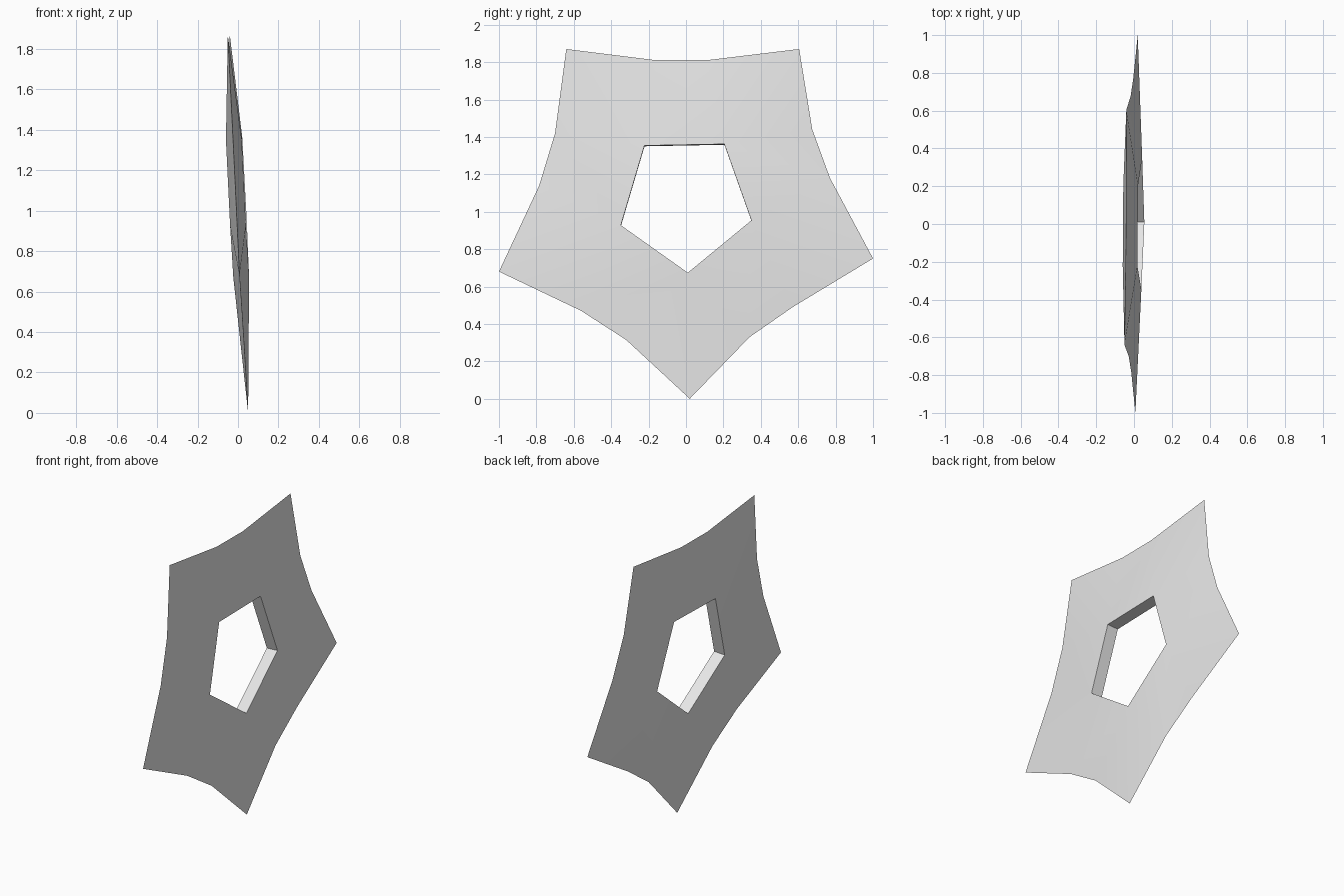
import bpy
import bmesh
from mathutils import Vector

default_cube = bpy.data.objects.get("Cube")
if default_cube:
    bpy.data.objects.remove(default_cube, do_unlink=True)

# One light grey material
grey = bpy.data.materials.new("light grey")
grey.use_nodes = True
colour = (0.8, 0.8, 0.8, 1)
grey.diffuse_color = colour
grey.node_tree.nodes["Principled BSDF"].inputs["Base Color"].default_value = colour

# Outline in (y, z): each tip is followed by the two points of its concave edge
OUTLINE = [(.02, 0), (.34, .33), (.57, .49),
           (1, .75), (.77, 1.18), (.675, 1.44),
           (.605, 1.87), (.11, 1.81), (-.16, 1.81),
           (-.64, 1.87), (-.70, 1.42), (-.785, 1.14),
           (-1, .68), (-.56, .47), (-.32, .315)]
# Corners of the five-sided hole, one facing each tip
HOLE = [(.01, .672), (.35, .952), (.205, 1.36), (-.222, 1.352), (-.348, .926)]
HALF_THICKNESS = 0.039
NORMAL = Vector((1, -.008, .051)).normalized()


def on_plane(y, z):
    """Point on the slightly leaning middle plane."""
    return Vector((.05 - .051 * z + .008 * y, y, z))


# Star plate: thick around the hole, tapering to a knife edge outside
bm = bmesh.new()
rim = [bm.verts.new(on_plane(*p)) for p in OUTLINE]
sides = [[bm.verts.new(on_plane(*p) + NORMAL * HALF_THICKNESS * s) for p in HOLE]
         for s in (1, -1)]

for i in range(len(HOLE)):
    j = (i + 1) % len(HOLE)
    tip, edge_a, edge_b = rim[3 * i:3 * i + 3]
    next_tip = rim[3 * j]
    for ring in sides:
        bm.faces.new((tip, edge_a, ring[i]))
        bm.faces.new((edge_a, edge_b, ring[j], ring[i]))
        bm.faces.new((edge_b, next_tip, ring[j]))
    # Wall of the hole
    bm.faces.new((sides[0][i], sides[0][j], sides[1][j], sides[1][i]))

bmesh.ops.recalc_face_normals(bm, faces=bm.faces[:])
mesh = bpy.data.meshes.new("star_plate")
bm.to_mesh(mesh)
bm.free()
mesh.materials.append(grey)

plate = bpy.data.objects.new("star_plate", mesh)
bpy.context.collection.objects.link(plate)
bpy.ops.object.select_all(action='DESELECT')
plate.select_set(True)
bpy.context.view_layer.objects.active = plate
bpy.ops.object.shade_smooth_by_angle()
